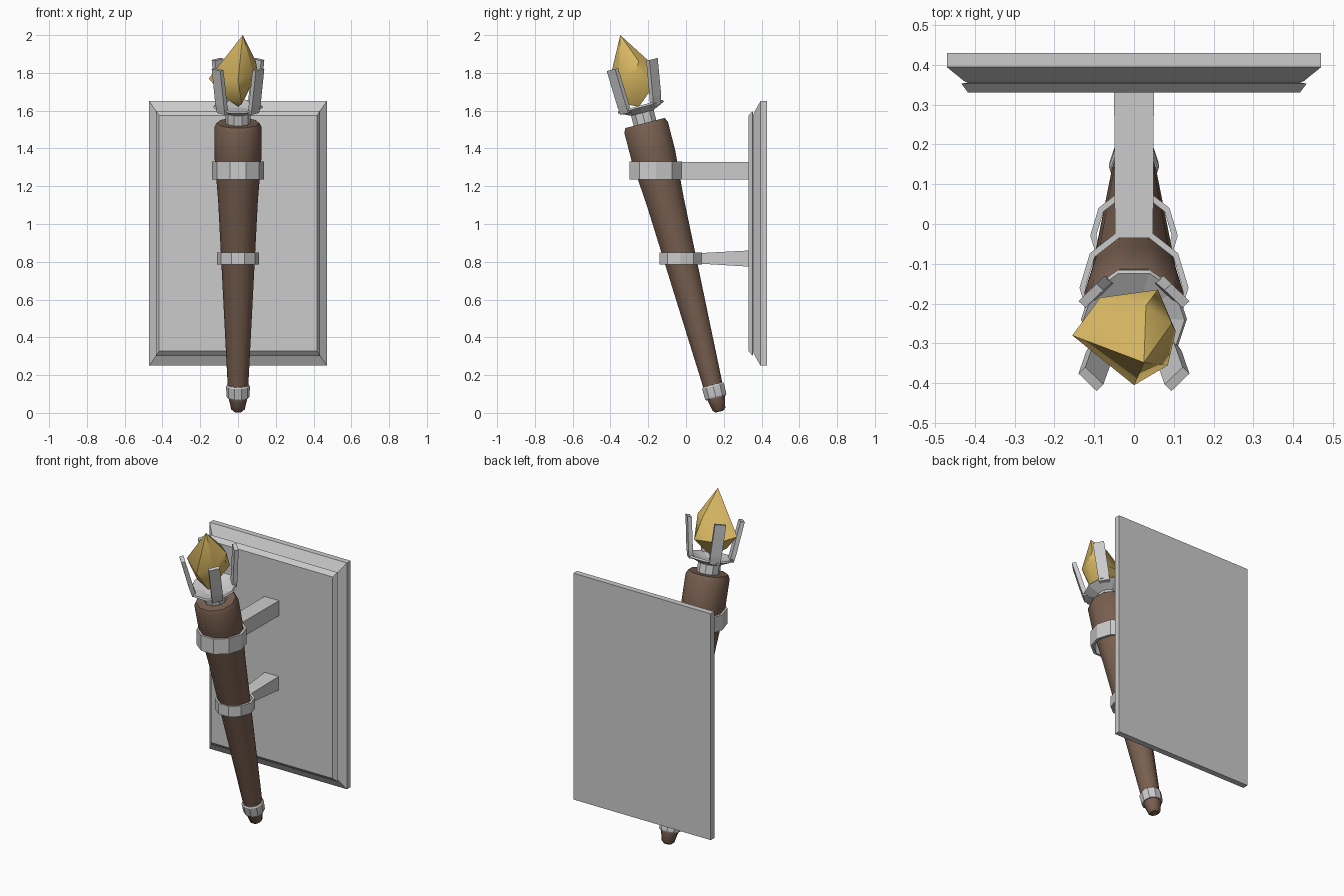
import bpy, bmesh, math
from mathutils import Matrix, Vector

if "Cube" in bpy.data.objects:
    bpy.data.objects.remove(bpy.data.objects["Cube"])

TILT = Matrix.Translation((0, 0.178, 0.007)) @ Matrix.Rotation(math.radians(14.5), 4, 'X')


def material(name, color):
    m = bpy.data.materials.new(name)
    m.diffuse_color = color
    m.use_nodes = True
    m.node_tree.nodes["Principled BSDF"].inputs["Base Color"].default_value = m.diffuse_color
    return m


WOOD = material("wood", (0.19, 0.115, 0.08, 1))
GOLD = material("gold", (0.72, 0.5, 0.13, 1))


def finish(name, bm, mat=None, smooth=None):
    bmesh.ops.recalc_face_normals(bm, faces=bm.faces[:])
    me = bpy.data.meshes.new(name)
    bm.to_mesh(me)
    bm.free()
    ob = bpy.data.objects.new(name, me)
    bpy.context.collection.objects.link(ob)
    if mat:
        me.materials.append(mat)
    if smooth:
        bpy.ops.object.select_all(action='DESELECT')
        ob.select_set(True)
        bpy.context.view_layer.objects.active = ob
        bpy.ops.object.shade_smooth_by_angle(angle=math.radians(smooth))
    return ob


def loft(bm, rings, closed=False):
    """Skin a list of equal-length point rings, capping or closing the ends."""
    vs = [[bm.verts.new(p) for p in r] for r in rings]
    n = len(vs[0])
    for a, b in zip(vs, vs[1:] + (vs[:1] if closed else [])):
        for i in range(n):
            j = (i + 1) % n
            bm.faces.new((a[i], a[j], b[j], b[i]))
    if not closed:
        bm.faces.new(vs[0])
        bm.faces.new(vs[-1])


def lathe(name, profile, matrix, closed=False, sides=10, ys=1.0, **kw):
    bm = bmesh.new()
    ang = [2 * math.pi * k / sides for k in range(sides)]
    loft(bm, [[matrix @ Vector((r * math.cos(a), ys * r * math.sin(a), z)) for a in ang]
              for r, z in profile], closed)
    return finish(name, bm, **kw)


# Torch handle, end ferrule, neck and flared cup
lathe("handle", [(0.022, 0), (0.036, 0.012), (0.05, 0.075), (0.055, 0.15), (0.105, 1.15),
                 (0.125, 1.4), (0.125, 1.555), (0.113, 1.578)], TILT, mat=WOOD, smooth=40)
lathe("end_ferrule", [(0.056, 0.075), (0.061, 0.082), (0.063, 0.138), (0.058, 0.146)], TILT)
lathe("neck", [(0.065, 1.56), (0.065, 1.645)], TILT)
lathe("cup", [(0.062, 1.632), (0.133, 1.664), (0.127, 1.674), (0.055, 1.65)], TILT)

# Level hollow clamps around the handle
for name, y, z0, z1, r in (("upper_clamp", -0.16, 1.235, 1.33, 0.137),
                           ("lower_clamp", -0.029, 0.785, 0.85, 0.11)):
    lathe(name, [(r, z0), (r, z1), (r - 0.015, z1), (r - 0.015, z0)],
          Matrix.Translation((0, y, 0)), closed=True, ys=1.075)


# Arms joining clamps to the plate
def arm(name, ends):
    bm = bmesh.new()
    loft(bm, [[(-w, y, a), (w, y, a), (w, y, b), (-w, y, b)] for y, w, a, b in ends])
    finish(name, bm)


arm("upper_arm", [(-0.03, 0.048, 1.236, 1.329), (0.34, 0.05, 1.236, 1.329)])
arm("lower_arm", [(0.075, 0.036, 0.79, 0.846), (0.34, 0.048, 0.774, 0.86)])

# Wall plate with a stepped, grooved rim
bm = bmesh.new()
rings = []
for inset, y in ((0, 0.43), (0, 0.394), (0.042, 0.36), (0.052, 0.355), (0.036, 0.353), (0.053, 0.33)):
    x, h = 0.47 - inset, 0.7 - inset * 1.45
    rings.append([(-x, y, 0.95 - h), (x, y, 0.95 - h), (x, y, 0.95 + h), (-x, y, 0.95 + h)])
loft(bm, rings)
finish("wall_plate", bm)

# Four flared prongs set on the diagonals of the cup
for side in (-1, 1):
    for depth in (-1, 1):
        out = Vector((side, depth, 0)).normalized()
        across = Vector((-out.y, out.x, 0))
        bm = bmesh.new()
        rings = []
        for r, s, shift, w, t in ((0.115, 1.652, -0.004, 0.03, 0.013), (0.125, 1.70, 0, 0.032, 0.013),
                                  (0.153, 1.895, 0.012, 0.032, 0.012)):
            c = out * r + Vector((0, shift, s))
            rings.append([TILT @ (c + across * w * a + out * t * b)
                          for a, b in ((-1, -1), (1, -1), (1, 1), (-1, 1))])
        loft(bm, rings)
        finish(("left" if side < 0 else "right") + ("_front" if depth < 0 else "_back") + "_prong", bm)

# Irregular faceted flame
pts = [(0.025, -0.348, 2.0), (0.095, -0.25, 1.86), (0.105, -0.27, 1.8), (0.085, -0.355, 1.79),
       (0.0, -0.405, 1.76), (-0.155, -0.28, 1.77), (-0.1, -0.3, 1.84), (-0.085, -0.185, 1.75),
       (0.06, -0.165, 1.74), (0.03, -0.205, 1.87), (0.0, -0.25, 1.62), (0.02, -0.32, 1.635),
       (-0.07, -0.3, 1.67)]
bm = bmesh.new()
for p in pts:
    bm.verts.new(p)
res = bmesh.ops.convex_hull(bm, input=bm.verts[:])
bmesh.ops.delete(bm, geom=[v for v in bm.verts if not v.link_faces], context='VERTS')
finish("flame", bm, mat=GOLD, smooth=40)
